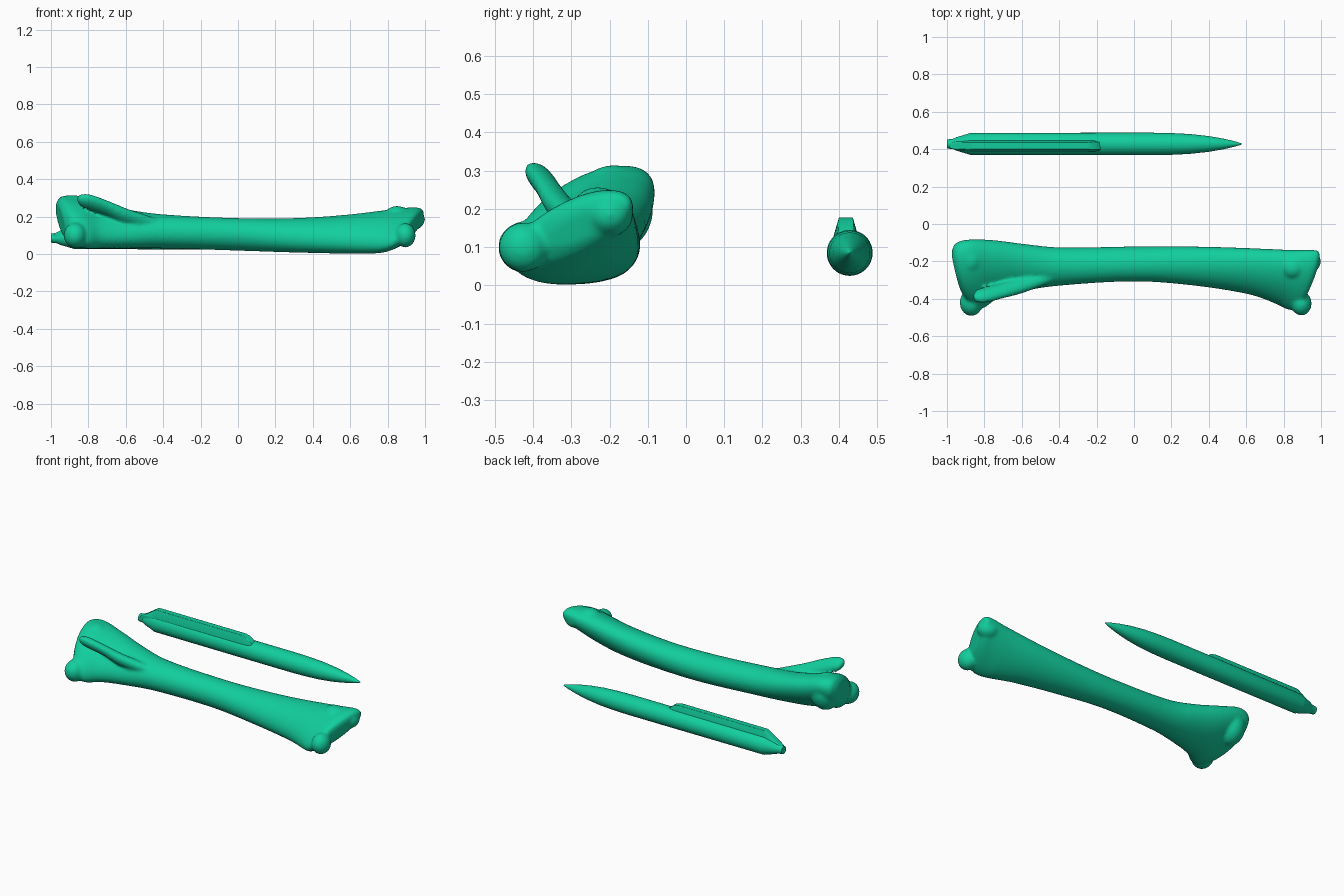
import bpy, bmesh, math
from mathutils import Matrix, Vector

if "Cube" in bpy.data.objects:
    bpy.data.objects.remove(bpy.data.objects["Cube"])

green = bpy.data.materials.new("green")
green.diffuse_color = (0.006, 0.62, 0.34, 1)
green.use_nodes = True
green.node_tree.nodes["Principled BSDF"].inputs["Base Color"].default_value = green.diffuse_color


def add_object(name, bm):
    bmesh.ops.recalc_face_normals(bm, faces=bm.faces)
    mesh = bpy.data.meshes.new(name)
    bm.to_mesh(mesh)
    bm.free()
    mesh.materials.append(green)
    ob = bpy.data.objects.new(name, mesh)
    bpy.context.collection.objects.link(ob)
    return ob


def skin(bm, rings):
    rows = [[bm.verts.new(p) for p in ring] for ring in rings]
    n = len(rows[0])
    for a, b in zip(rows, rows[1:]):
        for i in range(n):
            j = (i + 1) % n
            bm.faces.new((a[i], a[j], b[j], b[i]))
    bm.faces.new(rows[0][::-1])
    bm.faces.new(rows[-1])


def spline(rows, steps=6):
    # smooth in-between rows through the given ones
    out = []
    for i in range(len(rows) - 1):
        p0, p1 = rows[max(i - 1, 0)], rows[i]
        p2, p3 = rows[i + 1], rows[min(i + 2, len(rows) - 1)]
        h = p2[0] - p1[0]
        for s in range(steps):
            t = s / steps
            row = []
            for a, b, c, d in zip(p0, p1, p2, p3):
                m1 = (c - a) / (p2[0] - p0[0]) * h
                m2 = (d - b) / (p3[0] - p1[0]) * h
                row.append((2*t**3 - 3*t*t + 1)*b + (t**3 - 2*t*t + t)*m1
                           + (3*t*t - 2*t**3)*c + (t**3 - t*t)*m2)
            out.append(row)
    return out + [list(rows[-1])]


def section(row, n=40):
    # tilted ellipse filling the given y and z limits; end faces are slanted
    x, y0, y1, z0, z1, tilt = row
    w = min(max((abs(x) - 0.6) / 0.33, 0), 1)
    w = w * w * (3 - 2 * w)
    ring = []
    for i in range(n):
        t = 2 * math.pi * i / n
        y = (y0 + y1) / 2 + (y1 - y0) / 2 * math.cos(t)
        z = (z0 + z1) / 2 + (z1 - z0) / 2 * math.sin(t + math.radians(tilt))
        if x < 0:
            dx = 0.2 * (-0.25 - y) + 0.1 * (0.17 - z)
        else:
            dx = 0.25 * (y + 0.3) + 0.3 * (z - 0.13)
        ring.append((x + w * dx, y, z))
    return ring


def lobe(bm, centre, radii):
    m = Matrix.Translation(centre) @ Matrix.Diagonal((*radii, 1))
    bmesh.ops.create_uvsphere(bm, u_segments=24, v_segments=16, radius=1, matrix=m)


# bone shaft: x, y limits, z limits, tilt
shaft = [(-.95, -.36, -.15, .10, .27, 30), (-.92, -.43, -.105, .05, .305, 32),
         (-.85, -.45, -.083, .03, .312, 36), (-.75, -.40, -.085, .03, .28, 30),
         (-.6, -.36, -.105, .03, .24, 20), (-.4, -.33, -.125, .03, .212, 5),
         (0, -.307, -.12, .018, .192, 0), (.3, -.327, -.12, .008, .192, 10),
         (.6, -.373, -.128, .002, .212, 22), (.8, -.43, -.138, .006, .24, 32),
         (.89, -.46, -.138, .028, .25, 38), (.93, -.44, -.15, .06, .235, 38),
         (.945, -.36, -.2, .1, .2, 38)]
bm = bmesh.new()
skin(bm, [section(r) for r in spline(shaft)])

# rounded knuckles at both ends
lobe(bm, (-.875, -.19, .2), (.09, .105, .115))
lobe(bm, (-.87, -.42, .10), (.062, .072, .068))
lobe(bm, (.93, -.2, .185), (.07, .062, .058))
lobe(bm, (.895, -.425, .1), (.055, .065, .065))
lobe(bm, (.85, -.23, .215), (.06, .06, .042))

# flange prong: x, centre y, centre z, half width along slope, half thickness
prong = [(-.86, -.39, .295, .012, .01), (-.845, -.385, .288, .036, .024),
         (-.8, -.38, .28, .05, .03), (-.7, -.355, .245, .052, .03),
         (-.6, -.325, .20, .055, .035), (-.42, -.27, .15, .04, .03)]
u = Vector((0, -.72, .69))
v = Vector((0, .69, .72))
rings = []
for x, y, z, a, b in spline(prong):
    rings.append([Vector((x, y, z)) + u * a * math.cos(k * math.pi / 12)
                  + v * b * math.sin(k * math.pi / 12) for k in range(24)])
skin(bm, rings)

# fuse the bone into one soft surface
bone = add_object("bone", bm)
rm = bone.modifiers.new("fuse", "REMESH")
rm.mode = "VOXEL"
rm.voxel_size = 0.009
rm.use_smooth_shade = True
sm = bone.modifiers.new("soften", "SMOOTH")
sm.factor = 0.5
sm.iterations = 8

# pen barrel, turned from a profile of x and radius
CY, CZ = 0.428, 0.085
profile = [(-1, .024), (-.965, .028), (-.95, .036), (-.885, .055), (-.875, .059),
           (-.2, .06), (.1, .06), (.2, .058), (.3, .053), (.4, .042),
           (.48, .028), (.54, .014), (.57, .005), (.577, .001)]
bm = bmesh.new()
skin(bm, [[(x, CY + r * math.cos(k * math.pi / 24), CZ + r * math.sin(k * math.pi / 24))
           for k in range(48)] for x, r in profile])
barrel = add_object("pen_barrel", bm)

# clip ridge along the top of the pen
ridge = [(-.985, .014, .012, .108), (-.95, .022, .016, .125), (-.87, .032, .018, .178),
         (-.25, .032, .018, .178), (-.215, .031, .02, .168), (-.18, .026, .018, .142)]
bm = bmesh.new()
CR = CY - 0.01
skin(bm, [[(x, CR - w, .09), (x, CR + w, .09), (x, CR + w, min(.13, top - .004)),
           (x, CR + t, top), (x, CR - t, top), (x, CR - w, min(.13, top - .004))]
          for x, w, t, top in ridge])
clip = add_object("pen_clip", bm)
bv = clip.modifiers.new("soft_edges", "BEVEL")
bv.width = 0.003
bv.segments = 2

# smooth shading on the pen
for ob in (barrel, clip):
    bpy.ops.object.select_all(action="DESELECT")
    ob.select_set(True)
    bpy.context.view_layer.objects.active = ob
    bpy.ops.object.shade_smooth_by_angle(angle=math.radians(30))
